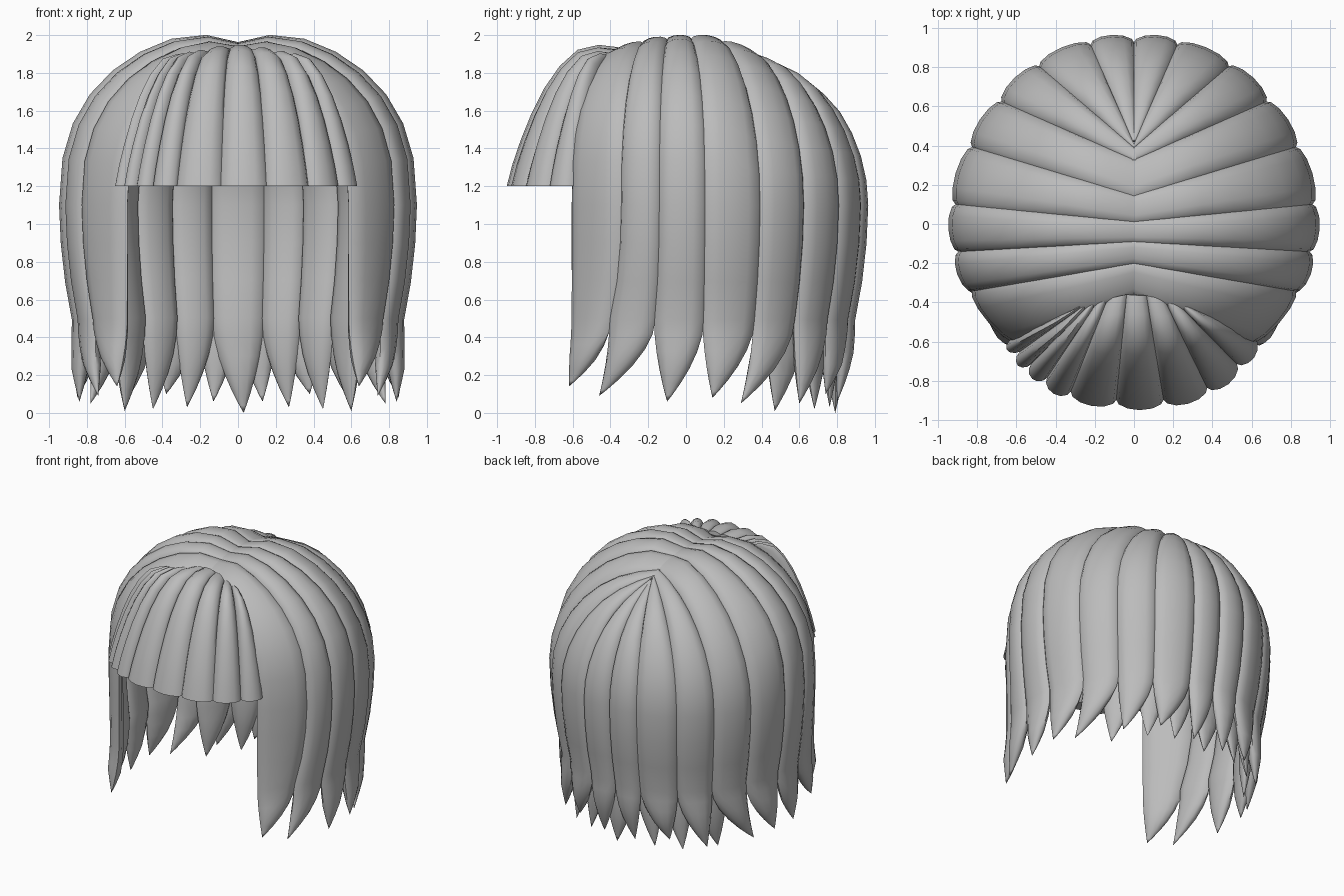
import bpy, bmesh, math
from mathutils import Vector

if "Cube" in bpy.data.objects:
    bpy.data.objects.remove(bpy.data.objects["Cube"])

hair = bpy.data.materials.new("hair_grey")
hair.diffuse_color = (0.5, 0.5, 0.5, 1)
hair.use_nodes = True
hair.node_tree.nodes["Principled BSDF"].inputs["Base Color"].default_value = hair.diffuse_color
SIDES = 12


def make_lock(name, left, right, bulge, depth, cut_z=None, tip=None):
    """Loft lens-shaped rings between two edge curves, ending in a tip or a flat cut."""
    n = len(left)
    mids = [(a + b) / 2 for a, b in zip(left, right)]
    bm = bmesh.new()
    rings = []
    for i in range(n):
        tangent = mids[min(i + 1, n - 1)] - mids[max(i - 1, 0)]
        across = right[i] - left[i]
        normal = tangent.cross(across).normalized()
        if normal.dot(mids[i] - Vector((0, 0, 0.9 if mids[i].z > 1.1 else mids[i].z))) < 0:
            normal = -normal
        grow = min(1, 0.3 + 0.35 * i)
        if tip:
            grow *= min(1, across.length / 0.16)
        ring = []
        for k in range(SIDES):
            a = 2 * math.pi * k / SIDES
            s = math.sin(a)
            p = mids[i] + across * (0.52 * math.cos(a)) + normal * (s * grow * (bulge if s > 0 else depth))
            if cut_z is not None and i == n - 1:
                p.z = cut_z
            ring.append(bm.verts.new(p))
        rings.append(ring)
    for a, b in zip(rings, rings[1:]):
        for k in range(SIDES):
            j = (k + 1) % SIDES
            bm.faces.new((a[k], a[j], b[j], b[k]))
    bm.faces.new(rings[0])
    if tip:
        end = bm.verts.new(tip)
        for k in range(SIDES):
            bm.faces.new((rings[-1][k], rings[-1][(k + 1) % SIDES], end))
    else:
        bm.faces.new(rings[-1])
    bmesh.ops.recalc_face_normals(bm, faces=bm.faces)
    mesh = bpy.data.meshes.new(name)
    bm.to_mesh(mesh)
    bm.free()
    mesh.materials.append(hair)
    ob = bpy.data.objects.new(name, mesh)
    bpy.context.collection.objects.link(ob)
    bpy.context.view_layer.objects.active = ob
    ob.select_set(True)
    bpy.ops.object.shade_smooth_by_angle(angle=math.radians(50))
    ob.select_set(False)
    return ob


def dome_edge(part, rim, tip, scale=1.0):
    """Edge curve: over the dome, down the side, then in towards the tip."""
    p, e, tip = Vector(part), Vector(rim), Vector(tip)
    front = e.y < -0.5
    power = 0.4 if e.y < 0.3 else 0.5
    height = 0.89 if e.y < 0.5 else 0.865
    pts = []
    for i in range(9):
        t = math.sin(math.pi / 2 * i / 8)
        q = p.lerp(e, t)
        rho = min(1, q.length / e.length)
        z = 1.1 + height * scale * (1 - rho * rho) ** power
        if e.y < 0.5:  # slight valley along the parting
            z -= 0.04 * max(0, 1 - abs(q.x) / 0.15)
        pts.append(Vector((q.x, q.y, z)))
    # Side seams sweep forward on the way down
    sweep = 0 if front else 0.25 * max(0, -e.y)
    for z, f, w in ((0.9, 0.99, 0.1), (0.7, 0.965, 0.4), (0.5, 0.925, 1)):
        g = 1.0 if front else f
        pts.append(Vector((e.x * g, e.y * g - sweep * w, z)))
    base = pts[-1].copy()
    for t in (0.2, 0.4, 0.6, 0.78, 0.92):
        q = base.lerp(tip, t ** 1.8)
        q.z = base.z + (tip.z - base.z) * t
        pts.append(q)
    return pts


def mirrored_locks(name, parts, rims, tips, bulge, depth, scale=1.0):
    for i, tip in enumerate(tips):
        for side, sx in (("right", 1), ("left", -1)):
            flip = lambda v: (v[0] * sx, *v[1:])
            edges = [dome_edge(flip(parts[j]), flip(rims[j]), flip(tip), scale) for j in (i, i + 1)]
            make_lock(f"{name}_{side}_{i + 1}", *edges, bulge, depth, tip=flip(tip))


# Outer locks, falling from the centre parting and the crown
mirrored_locks(
    "outer_lock",
    [(-0.01, -0.36), (-0.01, -0.2), (-0.01, -0.09), (-0.01, 0.01), (-0.01, 0.14), (-0.01, 0.32),
     (-0.01, 0.38), (0.005, 0.42), (-0.005, 0.44)],
    [(0.59, -0.6), (0.82, -0.34), (0.89, -0.14), (0.905, 0.1), (0.82, 0.39), (0.67, 0.62),
     (0.48, 0.8), (0.22, 0.91), (0, 0.92)],
    [(0.64, -0.62, 0.14), (0.74, -0.46, 0.09), (0.84, -0.1, 0.06), (0.85, 0.14, 0.08),
     (0.78, 0.29, 0.05), (0.6, 0.6, 0.05), (0.38, 0.74, 0.1), (0.13, 0.8, 0.06)],
    0.05, 0.045)

# Inner layer at the back
mirrored_locks(
    "inner_lock",
    [(0.03, 0.42), (0.05, 0.4), (0.07, 0.36), (0.07, 0.3)],
    [(0.14, 0.86), (0.35, 0.8), (0.54, 0.68), (0.7, 0.46)],
    [(0.27, 0.76, 0.03), (0.45, 0.68, 0.02), (0.6, 0.47, 0.01)],
    0.04, 0.045, 0.93)
tip = (0.03, 0.79, 0.0)
make_lock("inner_lock_centre", dome_edge((-0.03, 0.42), (-0.14, 0.86), tip, 0.93),
          dome_edge((0.03, 0.42), (0.14, 0.86), tip, 0.93), 0.04, 0.045, tip=tip)

# Fringe, cut straight across the forehead
rims = [(-0.61, -0.58), (-0.58, -0.65), (-0.52, -0.71), (-0.44, -0.78), (-0.32, -0.85), (-0.09, -0.89),
        (0.15, -0.89), (0.37, -0.83), (0.52, -0.71), (0.61, -0.58)]


def fringe_edge(rim):
    top = Vector((rim[0] * 0.42, -0.35 - 0.1 * abs(rim[0]), 1.93 - 0.1 * abs(rim[0])))
    pts = []
    for i in range(9):
        t = 0.35 * i / 8 + 0.65 * math.sin(math.pi / 2 * i / 8)
        q = top.lerp(Vector((*rim, 1.2)), t)
        q.z = 1.2 + (top.z - 1.2) * (1 - t ** 2.5)
        pts.append(q)
    return pts


for i in range(len(rims) - 1):
    make_lock(f"fringe_lock_{i + 1}", fringe_edge(rims[i]), fringe_edge(rims[i + 1]), 0.062, 0.045, cut_z=1.2)
